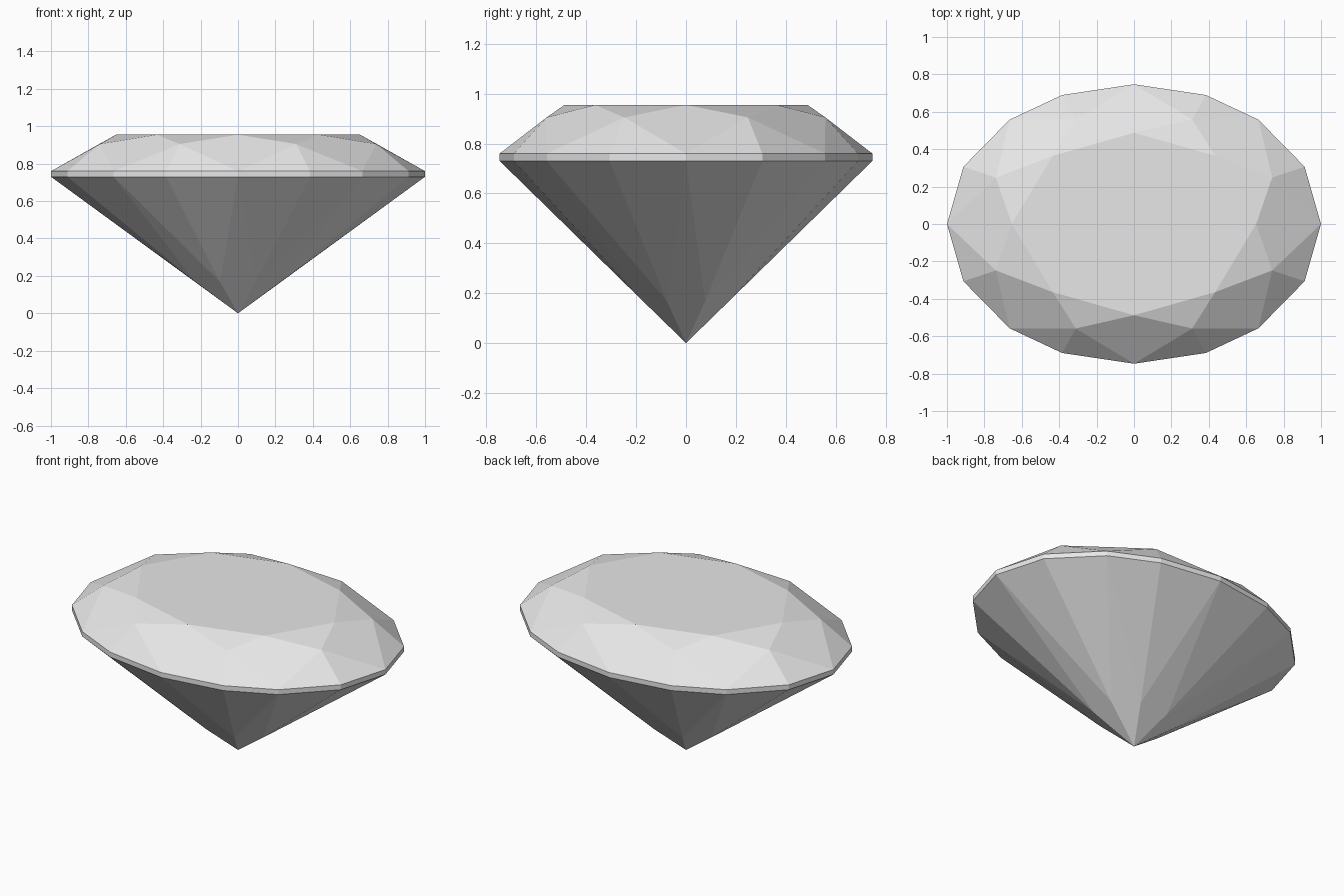
import bpy, bmesh
from math import sin, cos, radians

cube = bpy.data.objects.get("Cube")
if cube:
    bpy.data.objects.remove(cube, do_unlink=True)

# One plain grey for the whole stone
grey = bpy.data.materials.new("stone_grey")
grey.use_nodes = True
colour = (0.8, 0.8, 0.8, 1)
grey.diffuse_color = colour
grey.node_tree.nodes["Principled BSDF"].inputs["Base Color"].default_value = colour

DEPTH = 0.747          # oval squash along y
QUARTER = [0, 24.2, 48.3, 67.4]
ANGLES = (QUARTER + [90] + [180 - a for a in QUARTER[:0:-1]])
ANGLES += [a + 180 for a in ANGLES]

bm = bmesh.new()


def ring(radius, z, angles):
    """Oval ring of vertices."""
    return [bm.verts.new((radius * cos(radians(a)), radius * DEPTH * sin(radians(a)), z))
            for a in angles]


table = ring(0.653, 0.955, ANGLES[::2])
star = ring(0.81, 0.905, ANGLES[1::2])
girdle_top = ring(1.0, 0.76, ANGLES)
girdle_low = ring(1.0, 0.73, ANGLES)
pavilion = ring(0.25, 0.168, ANGLES[1::2])
culet = bm.verts.new((0, 0, 0))

bm.faces.new(table)
for i in range(8):
    j, prev = (i + 1) % 8, i - 1
    a, b, c = 2 * i, 2 * i + 1, (2 * i + 2) % 16
    # Crown: star facet, kite and two upper girdle facets
    bm.faces.new((table[i], star[i], table[j]))
    bm.faces.new((table[i], star[prev], girdle_top[a], star[i]))
    bm.faces.new((star[i], girdle_top[a], girdle_top[b]))
    bm.faces.new((star[i], girdle_top[b], girdle_top[c]))
    # Girdle band
    for p, q in ((a, b), (b, c)):
        bm.faces.new((girdle_top[p], girdle_low[p], girdle_low[q], girdle_top[q]))
    # Pavilion: two lower girdle facets and a long kite
    bm.faces.new((girdle_low[a], pavilion[i], girdle_low[b]))
    bm.faces.new((girdle_low[b], pavilion[i], girdle_low[c]))
    bm.faces.new((girdle_low[a], pavilion[prev], culet, pavilion[i]))

bmesh.ops.recalc_face_normals(bm, faces=bm.faces)
mesh = bpy.data.meshes.new("cut_gemstone")
bm.to_mesh(mesh)
bm.free()
mesh.materials.append(grey)
gem = bpy.data.objects.new("cut_gemstone", mesh)
bpy.context.collection.objects.link(gem)
